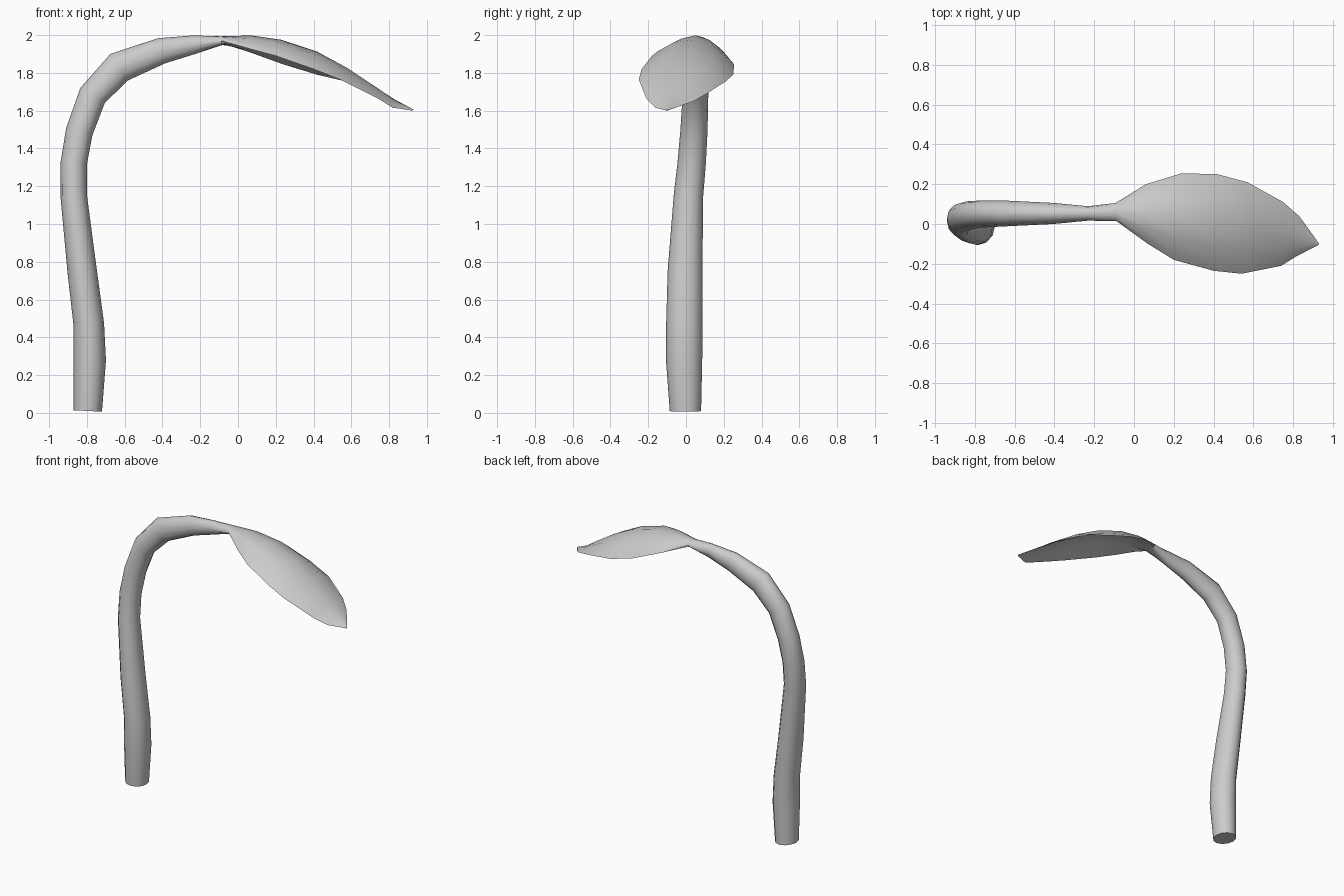
import bpy, bmesh, math
from mathutils import Vector

if "Cube" in bpy.data.objects:
    bpy.data.objects.remove(bpy.data.objects["Cube"])

SIDES = 12
ANGLES = [2 * math.pi * i / SIDES for i in range(SIDES)]

# Stem path: x, y, z, radius sideways (y), radius in the bending plane
STEM = [
    (-0.795, -0.003, 0.01, 0.083, 0.075),
    (-0.785, -0.01, 0.28, 0.096, 0.086),
    (-0.79, -0.009, 0.47, 0.096, 0.081),
    (-0.825, -0.005, 0.75, 0.092, 0.078),
    (-0.87, 0.013, 1.15, 0.078, 0.070),
    (-0.87, 0.03, 1.32, 0.075, 0.070),
    (-0.84, 0.042, 1.49, 0.072, 0.072),
    (-0.77, 0.05, 1.68, 0.068, 0.076),
    (-0.63, 0.053, 1.83, 0.064, 0.084),
    (-0.405, 0.053, 1.917, 0.053, 0.069),
    (-0.23, 0.053, 1.95, 0.036, 0.049),
    (-0.09, 0.06, 1.97, 0.046, 0.024),
]

# Leaf sections: back edge, crest, front edge, thickness
LEAF = [
    ((0.06, 0.20, 1.91), (0.07, 0.05, 1.998), (0.07, -0.10, 1.925), 0.022),
    ((0.24, 0.255, 1.845), (0.23, 0.04, 1.975), (0.20, -0.18, 1.89), 0.02),
    ((0.42, 0.25, 1.79), (0.42, 0.02, 1.912), (0.40, -0.235, 1.82), 0.018),
    ((0.57, 0.21, 1.755), (0.58, -0.01, 1.825), (0.54, -0.25, 1.765), 0.018),
    ((0.75, 0.11, 1.69), (0.75, -0.05, 1.712), (0.74, -0.21, 1.665), 0.016),
    ((0.83, 0.04, 1.65), (0.83, -0.07, 1.655), (0.82, -0.16, 1.615), 0.014),
    ((0.925, -0.092, 1.605), (0.93, -0.10, 1.606), (0.925, -0.107, 1.602), 0.006),
]


def stem_ring(i):
    """Elliptical section square to the path."""
    pts = [Vector(s[:3]) for s in STEM]
    tangent = (pts[min(i + 1, len(pts) - 1)] - pts[max(i - 1, 0)]).normalized()
    if i == 0:
        tangent = Vector((0.05, 0, 1)).normalized()
    normal = tangent.cross(Vector((0, 1, 0))).normalized()
    side = normal.cross(tangent)
    return [pts[i] + side * math.cos(a) * STEM[i][3] + normal * math.sin(a) * STEM[i][4]
            for a in ANGLES]


def leaf_ring(back, crest, front, thick):
    """Thin arched section from the back edge over the crest to the front edge."""
    b, c, f = Vector(back), Vector(crest), Vector(front)
    ring = []
    for a in ANGLES:
        t = math.cos(a)
        p = (b * (t * t + t) + f * (t * t - t)) / 2 + c * (1 - t * t)
        if math.sin(a) < -1e-4:
            p.z += thick * math.sin(a)
        ring.append(p)
    return ring


# One continuous skin: stem running into the leaf
rings = [stem_ring(i) for i in range(len(STEM))] + [leaf_ring(*s) for s in LEAF]
bm = bmesh.new()
loops = [[bm.verts.new(p) for p in r] for r in rings]
for lo, hi in zip(loops, loops[1:]):
    for i in range(SIDES):
        j = (i + 1) % SIDES
        bm.faces.new((lo[i], lo[j], hi[j], hi[i]))
bm.faces.new(loops[0])
bm.faces.new(loops[-1])
bmesh.ops.recalc_face_normals(bm, faces=bm.faces)
mesh = bpy.data.meshes.new("stem_and_leaf")
bm.to_mesh(mesh)
bm.free()
plant = bpy.data.objects.new("stem_and_leaf", mesh)
bpy.context.collection.objects.link(plant)
bpy.context.view_layer.objects.active = plant
plant.select_set(True)
bpy.ops.object.shade_smooth_by_angle(angle=math.radians(50))
